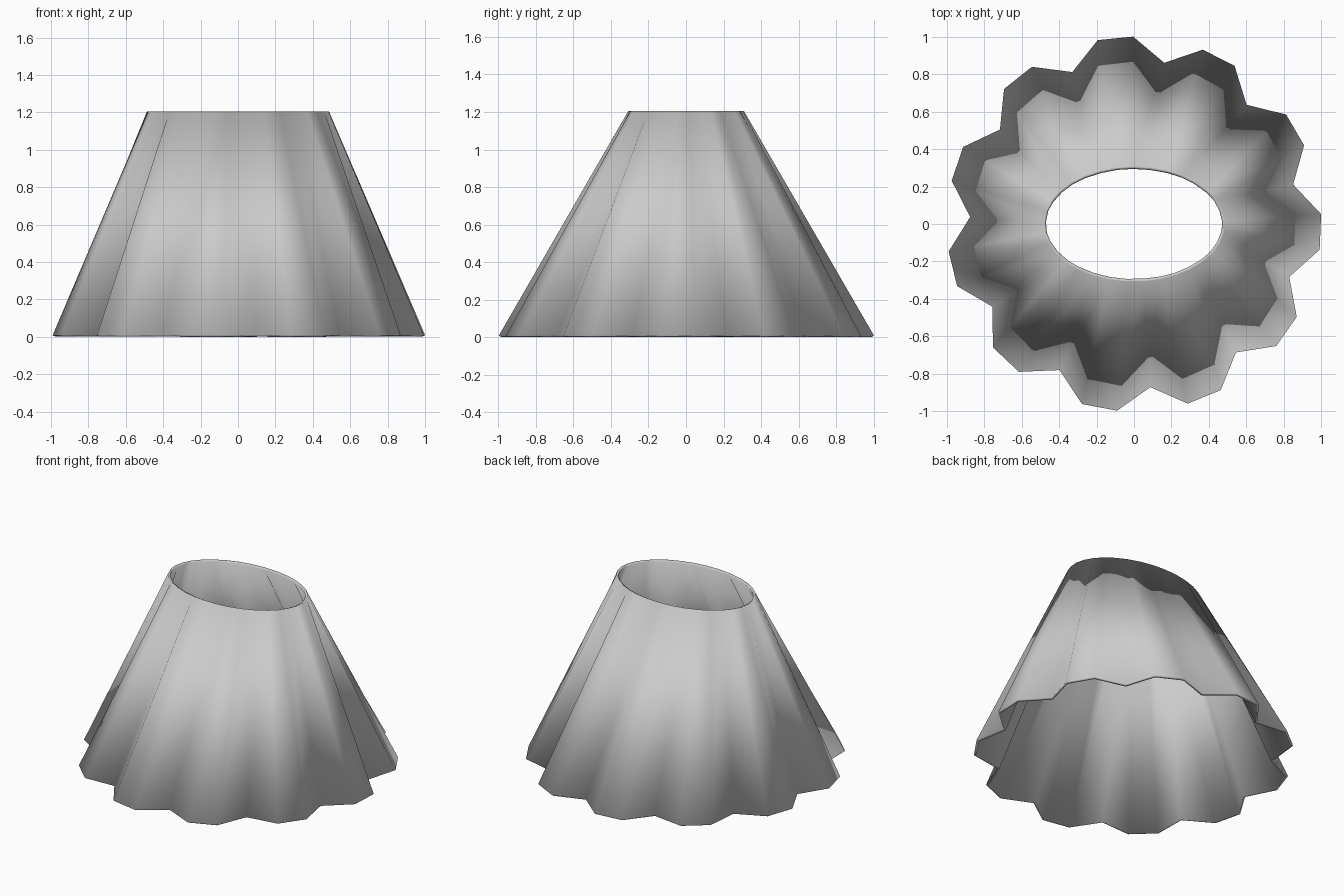
import bpy, math

if "Cube" in bpy.data.objects:
    bpy.data.objects.remove(bpy.data.objects["Cube"])

N, FOLDS = 33, 11            # three points per fold
HEIGHT, THICK = 1.197, 0.017
START = math.radians(3.0)


def ring(radius_x, radius_y, z, wave=0.0):
    """Closed ring of N points; every third point is pulled inward by wave."""
    pts = []
    for k in range(N):
        a = START + 2 * math.pi * k / N
        r = 1.0 - (wave if k % 3 == 1 else 0.0)
        pts.append((radius_x * r * math.cos(a), radius_y * r * math.sin(a), z))
    return pts


# Pleated shade: fluted hem lofted straight to an oval top opening
z0 = 0.008
verts = ring(1.002, 1.002, z0, 0.125) + ring(0.487, 0.309, z0 + HEIGHT)
faces = [(k, (k + 1) % N, N + (k + 1) % N, N + k) for k in range(N)]
mesh = bpy.data.meshes.new("pleated_shade")
mesh.from_pydata(verts, [], faces)
for p in mesh.polygons:
    p.use_smooth = True
shade = bpy.data.objects.new("pleated_shade", mesh)
bpy.context.collection.objects.link(shade)

# Thin wall, grown inward
wall = shade.modifiers.new("wall", 'SOLIDIFY')
wall.thickness = THICK
wall.offset = -1
